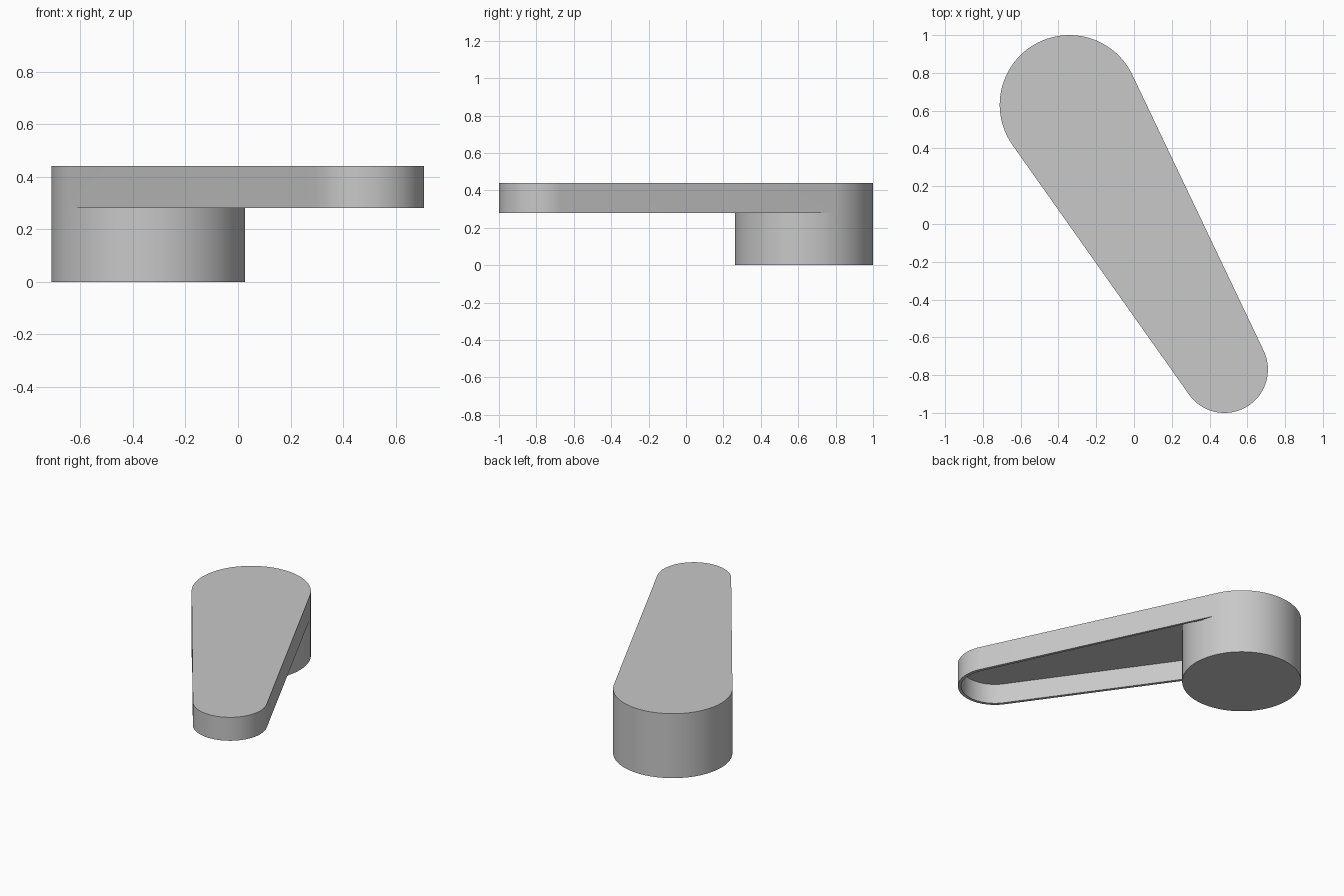
import bpy, bmesh, math
from mathutils import Vector

if "Cube" in bpy.data.objects:
    bpy.data.objects.remove(bpy.data.objects["Cube"])

# Main dimensions
HUB, TIP = Vector((-0.342, 0.631)), Vector((0.479, -0.77))
HUB_R, TIP_R = 0.369, 0.23
TOP, UNDER, ROOF, WALL = 0.44, 0.28, 0.415, 0.02

axis = TIP - HUB
heading = math.atan2(axis.y, axis.x)
tangent = math.acos((HUB_R - TIP_R) / axis.length)       # where straight sides meet the arcs
pocket = tangent - math.acos((HUB_R - WALL) / HUB_R)     # where the pocket sides meet the hub


def arc(centre, radius, start, end, steps):
    """Points on an arc, angles measured from the arm's axis."""
    angles = [heading + start + (end - start) * i / steps for i in range(steps + 1)]
    return [centre + radius * Vector((math.cos(a), math.sin(a))) for a in angles]


bm = bmesh.new()


def level(points, z):
    return [bm.verts.new((p.x, p.y, z)) for p in points]


def strip(lower, upper):
    for i in range(len(lower) - 1):
        bm.faces.new((lower[i], lower[i + 1], upper[i + 1], upper[i]))


# Outlines
back = arc(HUB, HUB_R, tangent, 2 * math.pi - tangent, 64)
tip = arc(TIP, TIP_R, -tangent, tangent, 48)
side_a = arc(HUB, HUB_R, -tangent, -pocket, 8)
front = arc(HUB, HUB_R, -pocket, pocket, 40)
side_b = arc(HUB, HUB_R, pocket, tangent, 8)
inner_tip = arc(TIP, TIP_R - WALL, -tangent, tangent, 48)

# Outer wall of the arm and its flat top
outline = back + tip
lower, upper = level(outline, UNDER), level(outline, TOP)
strip(lower + lower[:1], upper + upper[:1])
bm.faces.new(upper)

# Round hub below the arm
hub = back + side_a[1:] + front[1:] + side_b[1:-1]
base, collar = level(hub, 0), level(hub, UNDER)
strip(base + base[:1], collar + collar[:1])
bm.faces.new(base[::-1])

# Thin rim around the pocket
inner = level(inner_tip, UNDER)
n, m = len(back), len(front)
a_end = n + len(side_a) - 1
b_start = a_end + m - 1
tip_lower = lower[n:]
strip(inner, tip_lower)
bm.faces.new(collar[n - 1:a_end] + [inner[0], tip_lower[0]])
bm.faces.new(collar[b_start:] + [collar[0], tip_lower[-1], inner[-1]])

# Pocket walls and roof
pocket_low = collar[a_end - 1:b_start + 1] + inner[::-1]
pocket_high = [bm.verts.new((v.co.x, v.co.y, ROOF)) for v in pocket_low]
strip(pocket_low + pocket_low[:1], pocket_high + pocket_high[:1])
bm.faces.new(pocket_high)

bmesh.ops.remove_doubles(bm, verts=bm.verts, dist=0.0002)
bmesh.ops.recalc_face_normals(bm, faces=bm.faces)
mesh = bpy.data.meshes.new("crank_arm")
bm.to_mesh(mesh)
bm.free()

grey = bpy.data.materials.new("light grey")
grey.use_nodes = True
colour = (0.58, 0.58, 0.58, 1)
grey.diffuse_color = colour
grey.node_tree.nodes["Principled BSDF"].inputs["Base Color"].default_value = colour
mesh.materials.append(grey)

arm = bpy.data.objects.new("crank_arm", mesh)
bpy.context.collection.objects.link(arm)
bpy.context.view_layer.objects.active = arm
arm.select_set(True)
bpy.ops.object.shade_smooth_by_angle(angle=math.radians(30))
